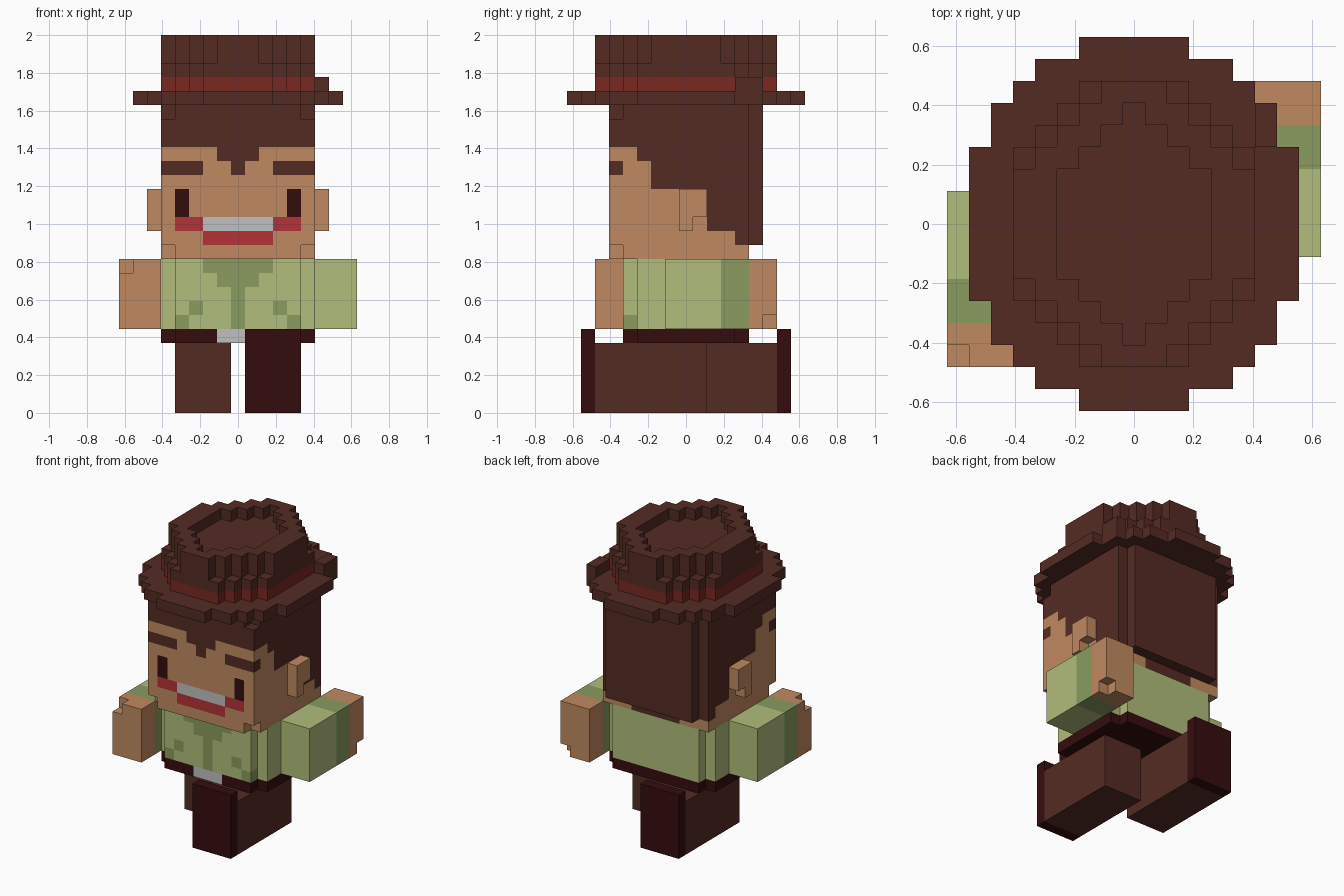
import bpy, bmesh, math
from mathutils import Vector

if "Cube" in bpy.data.objects:
    bpy.data.objects.remove(bpy.data.objects["Cube"])

U = 2 / 27  # edge of one block


def srgb(hexa):
    def lin(c):
        c /= 255
        return c / 12.92 if c <= 0.04045 else ((c + 0.055) / 1.055) ** 2.4
    return tuple(lin(int(hexa[i:i + 2], 16)) for i in (0, 2, 4)) + (1.0,)


def material(name, hexa):
    m = bpy.data.materials.new(name)
    m.use_nodes = True
    m.diffuse_color = srgb(hexa)
    bsdf = next(n for n in m.node_tree.nodes if n.type == 'BSDF_PRINCIPLED')
    bsdf.inputs["Base Color"].default_value = m.diffuse_color
    bsdf.inputs["Roughness"].default_value = 0.9
    return m


brown = material("dark brown", "552b24")
skin = material("tan skin", "c08a60")
green = material("light green", "b1bd7b")
olive = material("dark green", "8a9c5f")
maroon = material("dark maroon", "350c0e")
grey = material("light grey", "c0c0c0")
lips = material("lip red", "b43236")
wine = material("band red", "7a2822")

SIDES = [Vector(d) for d in ((1, 0, 0), (-1, 0, 0), (0, 1, 0),
                             (0, -1, 0), (0, 0, 1), (0, 0, -1))]


def blocks(name, xs, ys, zs, colour, solid=lambda x, y, z: True):
    """Skin of the unit blocks in the inclusive ranges kept by solid()."""
    cells = {(x, y, z) for x in range(xs[0], xs[1] + 1)
             for y in range(ys[0], ys[1] + 1)
             for z in range(zs[0], zs[1] + 1) if solid(x, y, z)}
    bm, slots = bmesh.new(), []
    for cell in sorted(cells):
        mat = colour(*cell) if callable(colour) else colour
        if mat not in slots:
            slots.append(mat)
        centre = Vector(cell) + Vector((0, 0, 0.5))
        for n in SIDES:
            if tuple(int(a + b) for a, b in zip(cell, n)) in cells:
                continue
            a = Vector((n.y, n.z, n.x))
            b = n.cross(a)
            corners = [centre + (n + a * i + b * j) / 2
                       for i, j in ((-1, -1), (1, -1), (1, 1), (-1, 1))]
            face = bm.faces.new([bm.verts.new(c * U) for c in corners])
            face.material_index = slots.index(mat)
    bmesh.ops.remove_doubles(bm, verts=bm.verts, dist=U * 0.01)
    # merge flat areas of one colour
    bmesh.ops.dissolve_limit(bm, angle_limit=math.radians(1), verts=bm.verts,
                             edges=bm.edges, delimit={'MATERIAL'})
    mesh = bpy.data.meshes.new(name)
    bm.to_mesh(mesh)
    bm.free()
    for m in slots:
        mesh.materials.append(m)
    obj = bpy.data.objects.new(name, mesh)
    bpy.context.collection.objects.link(obj)
    return obj


def in_plan(plan, x, y):
    """Stepped round outline: half width listed for each |y|."""
    return abs(y) < len(plan) and abs(x) <= plan[abs(y)]


# Legs in mid-stride, with dark soles
for side, x, y, sole in (("left", (1, 4), (-6, 1), -7),
                         ("right", (-4, -1), (-1, 6), 7)):
    blocks(side + "_leg", x, y, (0, 4), brown)
    blocks(side + "_sole", x, (sole, sole), (0, 5), maroon)


# Belt and shirt with clipped corners
def clipped(x, y, z):
    return not (abs(x) == 5 and abs(y) == 4)


def shirt_colour(x, y, z):
    a = abs(x)
    collar = a <= {10: 2, 9: 1}.get(z, 0)
    pocket = (a, z) in ((3, 7), (4, 6))
    return olive if y == -4 and (collar or pocket) else green


blocks("belt", (-5, 5), (-4, 4), (5, 5),
       lambda x, y, z: grey if y == -4 and abs(x) <= 1 else maroon, clipped)
blocks("shirt", (-5, 5), (-4, 4), (6, 10), shirt_colour, clipped)


# Arms: sleeve, cuff, hand with one corner nicked
def arm(name, sx, sy, nick_z):
    def colour(x, y, z):
        return skin if y * sy >= 5 else olive if y * sy >= 3 else green
    blocks(name, sorted((6 * sx, 8 * sx)), sorted((-sy, 6 * sy)), (6, 10),
           colour, lambda x, y, z: (x, y, z) != (8 * sx, 6 * sy, nick_z))


arm("left_arm", 1, 1, 6)
arm("right_arm", -1, -1, 10)


# Head with hairline and face
def head_solid(x, y, z):
    if y == 5:
        return abs(x) < 5 and z >= 12
    return not (abs(x) == 5 and y == -5 and z in (11, 21))


def head_colour(x, y, z):
    a = abs(x)
    hairline = (19 if y < -3 else 18 if y < -2 else 16 if y < 2
                else 13 if y < 4 else 12)
    if z >= hairline or (y == 4 and z == 11 and a <= 2):
        return brown
    if y == -5:
        if (z == 18 and a <= 1) or (z == 17 and (a == 0 or a >= 3)):
            return brown                       # widow's peak and eyebrows
        if a == 4 and z in (14, 15):
            return maroon                      # eyes
        if z == 13 and a <= 4:
            return grey if a <= 2 else lips    # teeth and smile corners
        if z == 12 and a <= 2:
            return lips                        # lower lip
    return skin


blocks("head", (-5, 5), (-5, 5), (11, 21), head_colour, head_solid)
for side, x in (("left", 6), ("right", -6)):
    blocks(side + "_ear", (x, x), (0, 1), (13, 15), skin,
           lambda x, y, z: (y, z) != (1, 13))

# Hat: brim, banded crown with a dented top, small side tab
BRIM = [7, 7, 7, 7, 6, 6, 5, 4, 2]
LOWER = [5, 5, 5, 5, 4, 3, 2]
UPPER = [5, 5, 5, 4, 3, 2, 1]
DENT = [3, 3, 3, 2, 1, 0]


def crown_solid(x, y, z):
    if z == 26 and in_plan(DENT, x, y):
        return False
    return in_plan(UPPER if z >= 25 else LOWER, x, y)


blocks("hat_brim", (-7, 7), (-8, 8), (22, 22), brown,
       lambda x, y, z: in_plan(BRIM, x, y))
blocks("hat_crown", (-5, 5), (-6, 6), (23, 26),
       lambda x, y, z: wine if z == 23 else brown, crown_solid)
blocks("hat_tab", (6, 6), (4, 5), (23, 23), brown)
